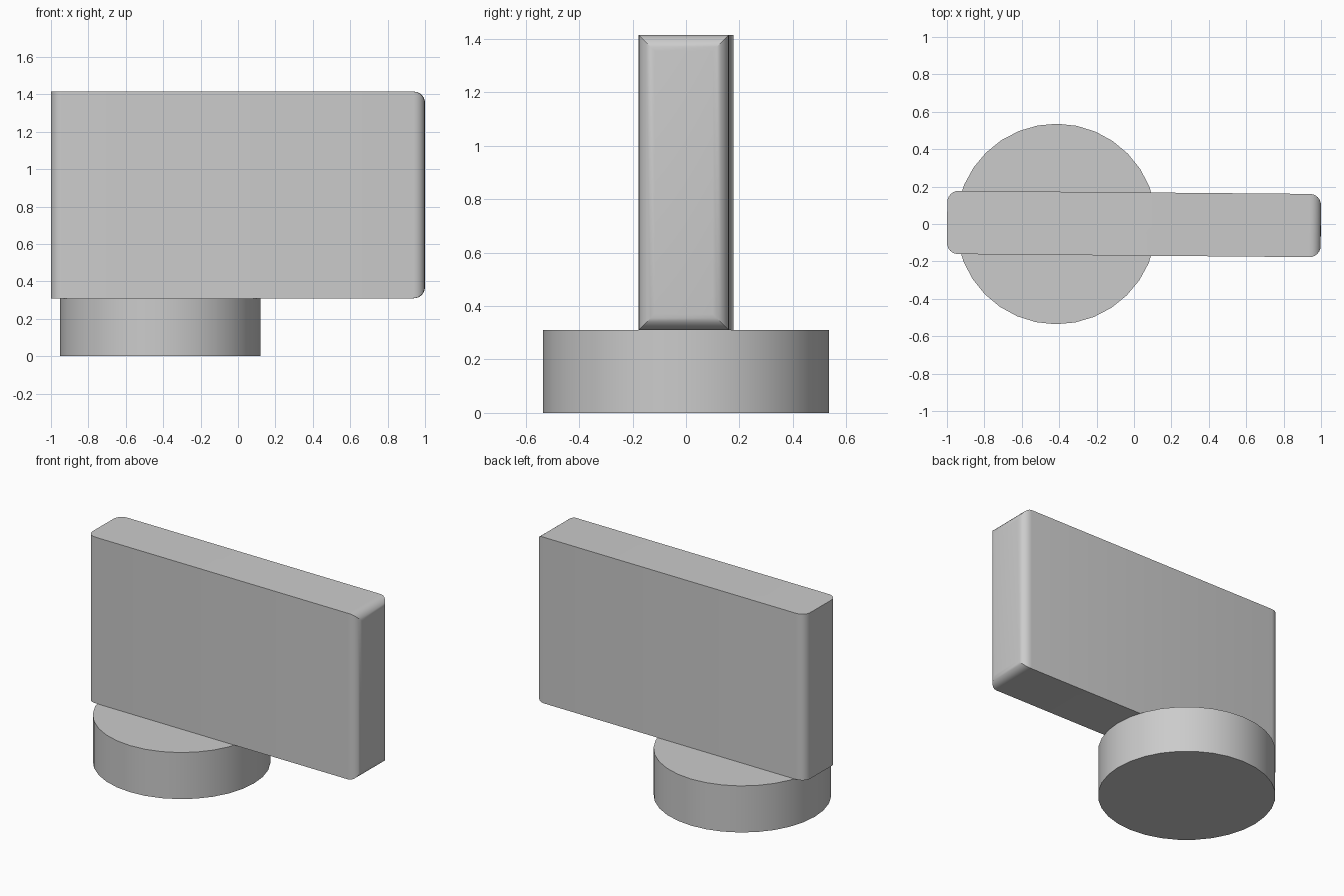
import bpy, bmesh, math
from mathutils import Matrix

old = bpy.data.objects.get("Cube")
if old:
    bpy.data.objects.remove(old, do_unlink=True)

grey = bpy.data.materials.new("light_grey")
grey.use_nodes = True
colour = (0.6, 0.6, 0.6, 1)
grey.diffuse_color = colour
grey.node_tree.nodes["Principled BSDF"].inputs["Base Color"].default_value = colour


def add_object(name, bm, location, turn=0):
    mesh = bpy.data.meshes.new(name)
    bm.normal_update()
    bm.to_mesh(mesh)
    bm.free()
    mesh.materials.append(grey)
    obj = bpy.data.objects.new(name, mesh)
    bpy.context.collection.objects.link(obj)
    obj.location = location
    obj.rotation_euler.z = turn
    bpy.ops.object.select_all(action="DESELECT")
    bpy.context.view_layer.objects.active = obj
    obj.select_set(True)
    bpy.ops.object.shade_smooth_by_angle(angle=math.radians(30))
    return obj


BASE_TOP, TOP = 0.31, 1.415
TURN = math.radians(-0.5)

# Round base
bm = bmesh.new()
bmesh.ops.create_cone(bm, cap_ends=True, segments=32, radius1=0.536,
                      radius2=0.536, depth=BASE_TOP)
add_object("round_base", bm, (-0.415, 0, BASE_TOP / 2), TURN)

# Upright slab: rounded upright corners, and a fully rounded rim on the +x end
bm = bmesh.new()
bmesh.ops.create_cube(bm, size=1, matrix=Matrix.Diagonal((1.998, 0.338, TOP - BASE_TOP, 1)))
rounded = []
for e in bm.edges:
    a, b = (v.co for v in e.verts)
    if abs(a.z - b.z) > 0.1 or (a.x > 0 and b.x > 0):
        rounded.append(e)
bmesh.ops.bevel(bm, geom=rounded, offset=0.06, offset_type="OFFSET",
                segments=6, profile=0.5, affect="EDGES")
add_object("upright_slab", bm, (0, 0, (TOP + BASE_TOP) / 2), TURN)
